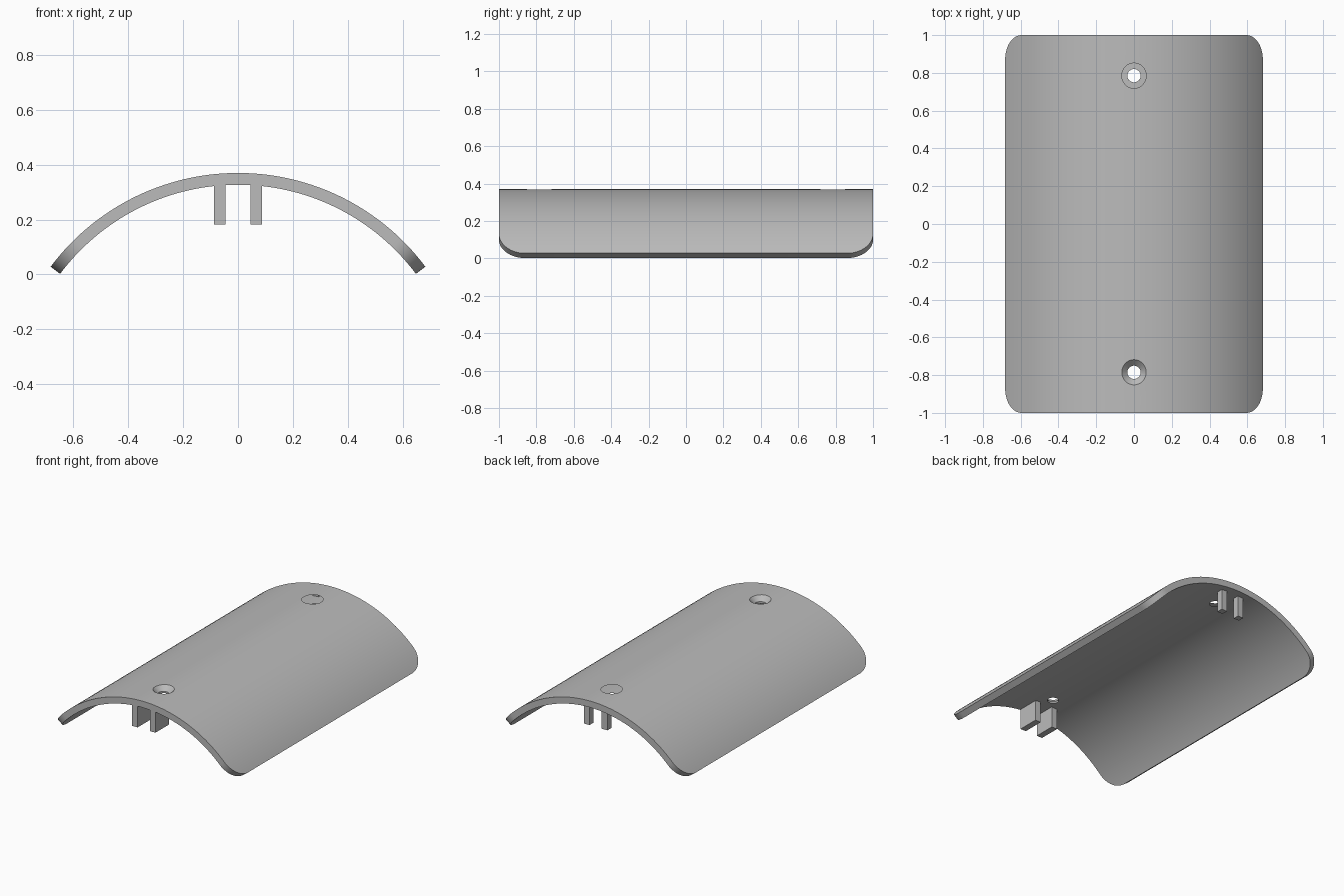
import bpy
import bmesh
import math

cube = bpy.data.objects.get("Cube")
if cube:
    bpy.data.objects.remove(cube, do_unlink=True)

grey = bpy.data.materials.new("plain grey")
grey.use_nodes = True
colour = (0.5, 0.5, 0.5, 1)
grey.diffuse_color = colour
grey.node_tree.nodes["Principled BSDF"].inputs["Base Color"].default_value = colour

OUTER, INNER = 0.8525, 0.8095     # radii of the curved plate
AXIS_Z = -0.4825                  # height of the arc centre
SPREAD = math.radians(53.2)       # half angle of the arc
CORNER = 0.135                    # corner rounding
HOLE_Y = 0.785


def make_object(name, bm):
    bmesh.ops.recalc_face_normals(bm, faces=bm.faces)
    mesh = bpy.data.meshes.new(name)
    bm.to_mesh(mesh)
    bm.free()
    mesh.materials.append(grey)
    obj = bpy.data.objects.new(name, mesh)
    bpy.context.collection.objects.link(obj)
    return obj


def build_plate():
    # Columns of (angle, half length); the outer ones shorten to round the corners
    straight = SPREAD - CORNER / OUTER
    side = []
    for i in range(1, 17):
        t = math.pi / 2 * i / 16
        side.append((straight + (SPREAD - straight) * math.sin(t),
                     1 - CORNER + CORNER * math.cos(t)))
    middle = [(straight * (i / 24 - 1), 1) for i in range(49)]
    columns = [(-a, h) for a, h in reversed(side)] + middle + side

    bm = bmesh.new()
    rings = []
    for a, h in columns:
        rings.append([bm.verts.new((r * math.sin(a), y, AXIS_Z + r * math.cos(a)))
                      for r, y in ((OUTER, -h), (OUTER, h), (INNER, h), (INNER, -h))])
    for p, q in zip(rings, rings[1:]):
        for k in range(4):
            n = (k + 1) % 4
            bm.faces.new((p[k], p[n], q[n], q[k]))
    bm.faces.new(rings[0])
    bm.faces.new(rings[-1])
    return make_object("curved_plate", bm)


def build_cutter(name, y):
    # Countersunk screw hole, as a lathe of (radius, height)
    profile = [(0.035, 0.25), (0.035, 0.338), (0.067, 0.37), (0.067, 0.45)]
    bm = bmesh.new()
    rings = [[bm.verts.new((r * math.cos(math.tau * i / 32),
                            y + r * math.sin(math.tau * i / 32), z))
              for i in range(32)] for r, z in profile]
    for p, q in zip(rings, rings[1:]):
        for i in range(32):
            j = (i + 1) % 32
            bm.faces.new((p[i], p[j], q[j], q[i]))
    bm.faces.new(rings[0])
    bm.faces.new(rings[-1])
    return make_object(name, bm)


def build_tab(name, side, y0, y1, bottom):
    # Upright tab whose top is buried just inside the plate
    bm = bmesh.new()
    bmesh.ops.create_cube(bm, size=1)
    top = 0.335
    for v in bm.verts:
        v.co.x = side * 0.066 + v.co.x * 0.042
        v.co.y = y0 if v.co.y < 0 else y1
        v.co.z = bottom if v.co.z < 0 else top
    return make_object(name, bm)


# Curved plate with its two countersunk holes
plate = build_plate()
for end, y in (("front", -HOLE_Y), ("back", HOLE_Y)):
    cutter = build_cutter(end + "_hole_cutter", y)
    bpy.context.view_layer.objects.active = plate
    mod = plate.modifiers.new(end + "_hole", "BOOLEAN")
    mod.object = cutter
    mod.solver = "EXACT"
    bpy.ops.object.modifier_apply(modifier=mod.name)
    bpy.data.objects.remove(cutter, do_unlink=True)

bpy.ops.object.select_all(action="DESELECT")
plate.select_set(True)
bpy.context.view_layer.objects.active = plate
bpy.ops.object.shade_smooth_by_angle(angle=math.radians(30))

# Pairs of tabs under both ends: long at the front, short at the back
for label, side in (("left", 1), ("right", -1)):
    build_tab("front_tab_" + label, side, -0.995, -0.85, 0.182)
    build_tab("back_tab_" + label, side, 0.912, 0.954, 0.182)
